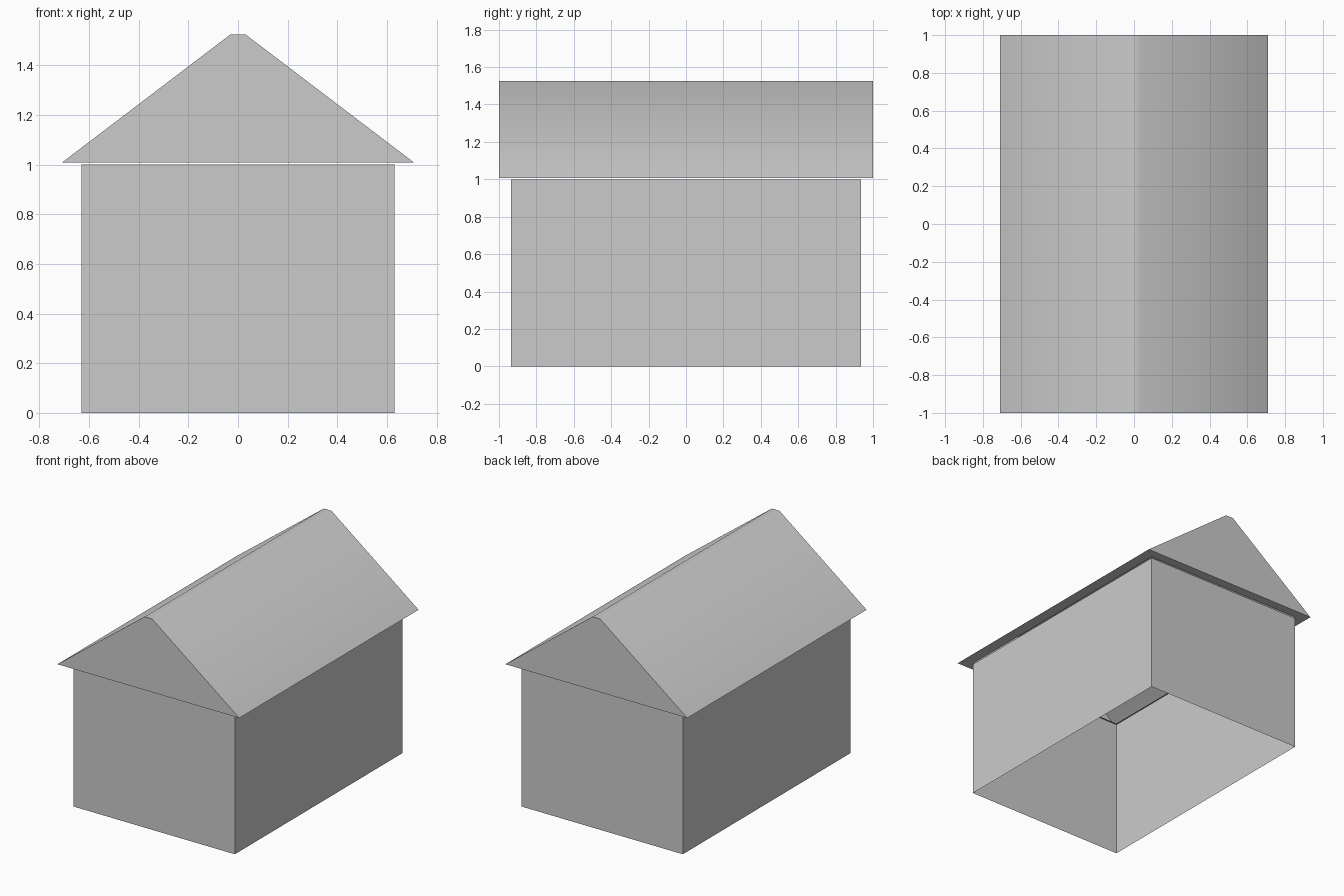
import bpy
import bmesh

cube = bpy.data.objects.get("Cube")
if cube:
    bpy.data.objects.remove(cube, do_unlink=True)

grey = bpy.data.materials.new("light_grey")
grey.use_nodes = True
grey.diffuse_color = (0.6, 0.6, 0.6, 1)
grey.node_tree.nodes["Principled BSDF"].inputs["Base Color"].default_value = grey.diffuse_color

WALL_X, WALL_Y, WALL_TOP = 0.63, 0.935, 1.0
EAVE_X, EAVE_Y, EAVE_Z = 0.71, 1.0, 1.008
RIDGE_X, RIDGE_Z = 0.03, 1.525


def rectangle(bm, x, y, z):
    """Corner vertices of a level rectangle, anticlockwise from above."""
    return [bm.verts.new((sx * x, sy * y, z))
            for sx, sy in ((-1, -1), (1, -1), (1, 1), (-1, 1))]


def bridge(bm, lower, upper):
    """Join two matching rectangles with four side faces."""
    for i in range(4):
        j = (i + 1) % 4
        bm.faces.new((lower[i], lower[j], upper[j], upper[i]))


def finish(bm, name):
    mesh = bpy.data.meshes.new(name)
    bm.to_mesh(mesh)
    bm.free()
    mesh.materials.append(grey)
    obj = bpy.data.objects.new(name, mesh)
    bpy.context.collection.objects.link(obj)
    return obj


# Walls: thin shell, open below and above
bm = bmesh.new()
bridge(bm, rectangle(bm, WALL_X, WALL_Y, 0), rectangle(bm, WALL_X, WALL_Y, WALL_TOP))
finish(bm, "walls")

# Roof: gable ends, slopes and a narrow flat ridge, with a soffit ring below
bm = bmesh.new()
inner = rectangle(bm, WALL_X, WALL_Y, EAVE_Z)
eaves = rectangle(bm, EAVE_X, EAVE_Y, EAVE_Z)
ridge = rectangle(bm, RIDGE_X, EAVE_Y, RIDGE_Z)
bridge(bm, inner, eaves)
bridge(bm, eaves, ridge)
bm.faces.new(ridge)
roof = finish(bm, "roof")

# Soften the ridge while the gables and eaves stay sharp
bpy.ops.object.select_all(action="DESELECT")
roof.select_set(True)
bpy.context.view_layer.objects.active = roof
bpy.ops.object.shade_smooth_by_angle(angle=0.75)
